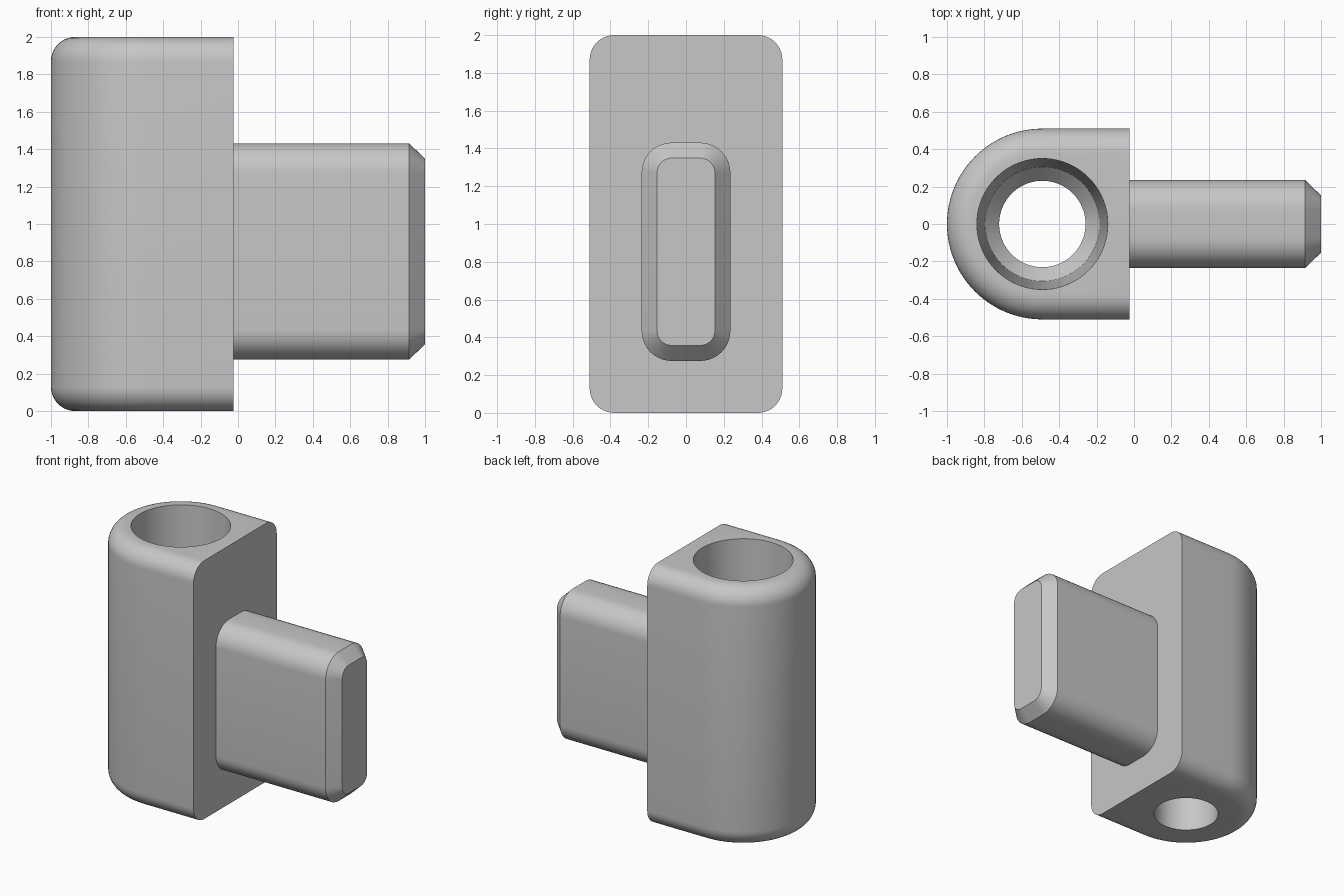
import bpy, bmesh, math
from math import sin, cos, pi

if "Cube" in bpy.data.objects:
    bpy.data.objects.remove(bpy.data.objects["Cube"])

gray = bpy.data.materials.new("light gray")
gray.diffuse_color = (0.57, 0.57, 0.57, 1)
gray.use_nodes = True
gray.node_tree.nodes["Principled BSDF"].inputs["Base Color"].default_value = gray.diffuse_color


def loft(name, rings):
    """Skin equal-length rings of points and cap both ends."""
    bm = bmesh.new()
    loops = [[bm.verts.new(p) for p in ring] for ring in rings]
    for a, b in zip(loops, loops[1:]):
        for i in range(len(a)):
            j = (i + 1) % len(a)
            bm.faces.new((a[i], a[j], b[j], b[i]))
    bm.faces.new(loops[0])
    bm.faces.new(loops[-1])
    bmesh.ops.recalc_face_normals(bm, faces=bm.faces)
    mesh = bpy.data.meshes.new(name)
    bm.to_mesh(mesh)
    bm.free()
    mesh.materials.append(gray)
    obj = bpy.data.objects.new(name, mesh)
    bpy.context.collection.objects.link(obj)
    return obj


def smooth(obj):
    bpy.ops.object.select_all(action='DESELECT')
    obj.select_set(True)
    bpy.context.view_layer.objects.active = obj
    bpy.ops.object.shade_smooth_by_angle(angle=math.radians(25))


CX, FACE_X, R, FILLET = -0.49, -0.025, 0.51, 0.13


def d_ring(r, z):
    """D outline: half circle on the left, flat face on the right."""
    arc = [(CX + r * cos(a), r * sin(a), z)
           for a in (pi / 2 + pi * i / 48 for i in range(49))]
    return arc + [(FACE_X, -r, z), (FACE_X, r, z)]


# D-shaped block with rounded rims at the bottom and top
steps = [pi / 2 * i / 10 for i in range(11)]
low = [(R - FILLET + FILLET * sin(a), FILLET * (1 - cos(a))) for a in steps]
profile = low + [(r, 2 - z) for r, z in reversed(low)]
block = loft("socket_block", [d_ring(r, z) for r, z in profile])

# Tapered socket that steps down to a narrower through hole
bore = [(0.352, 2.05), (0.35, 2.0), (0.306, 0.48), (0.231, 0.40), (0.231, -0.05)]
cutter = loft("bore_cutter", [[(CX + r * cos(2 * pi * i / 80), r * sin(2 * pi * i / 80), z)
                               for i in range(80)] for r, z in bore])
mod = block.modifiers.new("bore", 'BOOLEAN')
mod.operation, mod.solver, mod.object = 'DIFFERENCE', 'EXACT', cutter
bpy.context.view_layer.objects.active = block
bpy.ops.object.modifier_apply(modifier=mod.name)
bpy.data.objects.remove(cutter)
smooth(block)


def slot_ring(x, inset):
    """Upright rounded rectangle, shrunk evenly by inset."""
    rad, hy, hz, mid = 0.16, 0.235, 0.578, 0.853
    pts = []
    for q, (sy, sz) in enumerate([(1, 1), (-1, 1), (-1, -1), (1, -1)]):
        for i in range(11):
            a = q * pi / 2 + pi / 2 * i / 10
            pts.append((x, sy * (hy - rad) + (rad - inset) * cos(a),
                        mid + sz * (hz - rad) + (rad - inset) * sin(a)))
    return pts


# Tongue with rounded edges and a chamfered tip
tongue = loft("tongue", [slot_ring(FACE_X, 0), slot_ring(0.915, 0), slot_ring(1.0, 0.082)])
smooth(tongue)
